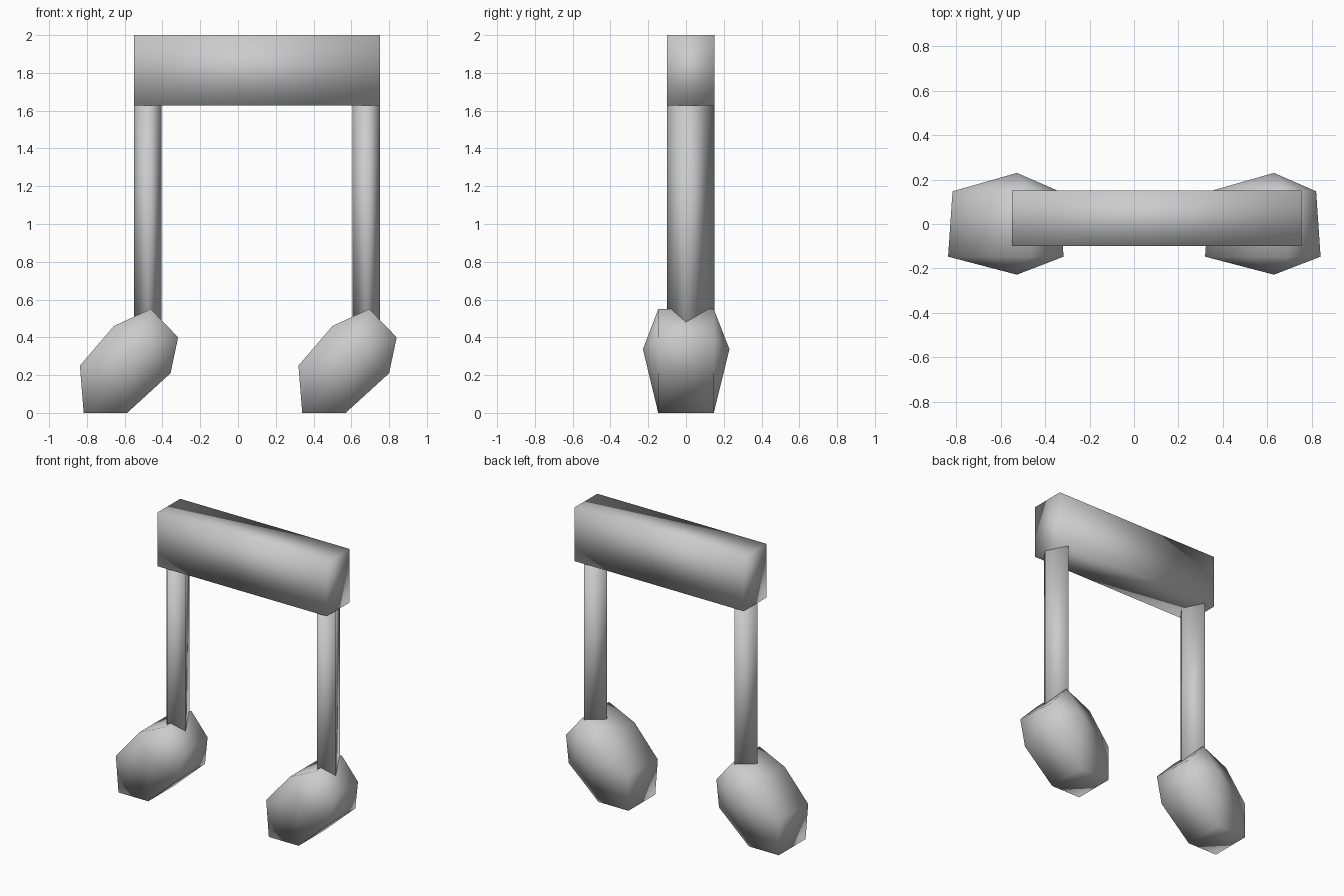
import bpy

cube = bpy.data.objects.get("Cube")
if cube:
    bpy.data.objects.remove(cube, do_unlink=True)

# Single grey finish
grey = bpy.data.materials.new("plain_grey")
grey.use_nodes = True
colour = (0.6, 0.6, 0.6, 1)
grey.diffuse_color = colour
grey.node_tree.nodes["Principled BSDF"].inputs["Base Color"].default_value = colour


def build(name, verts, faces):
    mesh = bpy.data.meshes.new(name)
    mesh.from_pydata(verts, [], faces)
    mesh.materials.append(grey)
    mesh.shade_smooth()
    obj = bpy.data.objects.new(name, mesh)
    bpy.context.collection.objects.link(obj)
    return obj


def bridge(n):
    """Quads joining ring 0..n-1 to ring n..2n-1."""
    return [(i, (i + 1) % n, n + (i + 1) % n, n + i) for i in range(n)]


def prism(name, outline, bottom, top):
    n = len(outline)
    verts = [(x, y, z) for z in (bottom, top) for x, y in outline]
    caps = [tuple(reversed(range(n))), tuple(range(n, 2 * n))]
    return build(name, verts, bridge(n) + caps)


def note_head(name, cx):
    # Tilted oval rings, closed by a shallow point at the front and back
    front = [(-.36, .25), (-.34, 0), (-.11, 0), (.12, .21),
             (.16, .40), (.015, .55), (-.18, .46)]
    back = list(front)
    back[0], back[4] = (-.34, .25), (.14, .40)
    n = len(front)
    verts = [(cx + x, -.147, z) for x, z in front]
    verts += [(cx + x, .147, z) for x, z in back]
    verts += [(cx - .05, -.228, .337), (cx - .05, .23, .337)]
    faces = [tuple(reversed(f)) for f in bridge(n)]
    faces += [(i, (i + 1) % n, 2 * n) for i in range(n)]
    faces += [(n + (i + 1) % n, n + i, 2 * n + 1) for i in range(n)]
    return build(name, verts, faces)


# Beam across the top
prism("beam", [(-.55, -.10), (.753, -.10), (.753, .15), (-.55, .15)], 1.627, 2)

# Diamond-section stems and faceted note heads
for side, cx in (("right", -.477), ("left", .68)):
    prism(side + "_stem",
          [(cx, -.10), (cx + .073, 0), (cx, .15), (cx - .073, 0)], .35, 1.63)
    note_head(side + "_note_head", cx)

# Consistent outward normals
import bmesh
for obj in bpy.context.collection.objects:
    if obj.type == 'MESH' and obj.data.materials and obj.data.materials[0] == grey:
        bm = bmesh.new()
        bm.from_mesh(obj.data)
        bmesh.ops.recalc_face_normals(bm, faces=bm.faces)
        bm.to_mesh(obj.data)
        bm.free()
